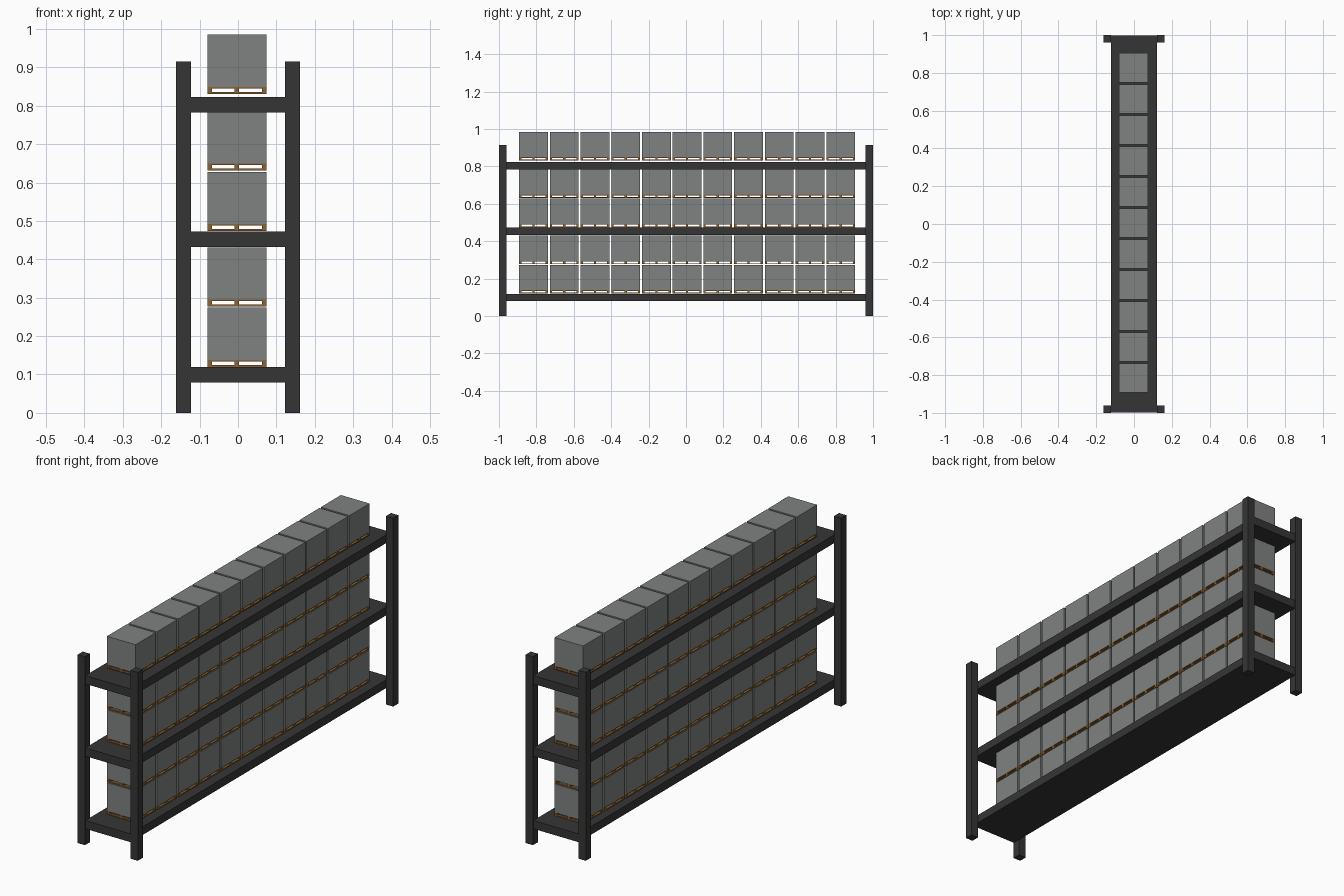
import bpy, bmesh
from mathutils import Matrix, Vector

if "Cube" in bpy.data.objects:
    bpy.data.objects.remove(bpy.data.objects["Cube"])

def material(name, rgb):
    m = bpy.data.materials.new(name)
    m.diffuse_color = (*rgb, 1)
    m.use_nodes = True
    m.node_tree.nodes["Principled BSDF"].inputs["Base Color"].default_value = m.diffuse_color
    return m

STEEL = material("dark steel", (0.036, 0.036, 0.036))
GREY = material("carton grey", (0.215, 0.225, 0.22))
WOOD = material("pallet wood", (0.25, 0.125, 0.035))

def make_mesh(name, boxes, mat):
    """Mesh made of boxes, each given as (min corner, max corner)."""
    bm = bmesh.new()
    for lo, hi in boxes:
        lo, hi = Vector(lo), Vector(hi)
        bmesh.ops.create_cube(bm, size=1, matrix=Matrix.Translation((lo + hi) / 2)
                              @ Matrix.Diagonal((*(hi - lo), 1)))
    me = bpy.data.meshes.new(name)
    bm.to_mesh(me)
    bm.free()
    me.materials.append(mat)
    return me

def place(name, mesh, loc=(0, 0, 0)):
    ob = bpy.data.objects.new(name, mesh)
    ob.location = loc
    bpy.context.collection.objects.link(ob)

# Corner posts
post = make_mesh("post", [((-0.0195, -0.0195, 0), (0.0195, 0.0195, 0.915))], STEEL)
for sx in (-1, 1):
    for sy in (-1, 1):
        place("corner_post", post, (sx * 0.142, sy * 0.9805, 0))

# Shelves
shelf = make_mesh("shelf", [((-0.122, -0.998, -0.04), (0.122, 0.998, 0))], STEEL)
for z in (0.119, 0.472, 0.823):
    place("shelf", shelf, (0, 0, z))

# Pallet: bottom frame, nine blocks, top deck
W = 0.077
P = (-W + 0.006, 0, W - 0.006)
parts = []
for c in P:
    parts.append(((c - 0.006, -W, 0), (c + 0.006, W, 0.005)))          # runners
    for d in P:
        parts.append(((c - 0.006, d - 0.006, 0.005), (c + 0.006, d + 0.006, 0.0145)))
for d in P:                                                            # cross boards
    for a, b in ((0, 1), (1, 2)):
        parts.append(((P[a] + 0.006, d - 0.006, 0), (P[b] - 0.006, d + 0.006, 0.005)))
parts.append(((-W, -W, 0.0145), (W, W, 0.018)))
pallet = make_mesh("pallet", parts, WOOD)

# Load standing on each pallet
load = make_mesh("load", [((-W, -W, 0.018), (W, W, 0.154))], GREY)

# Rows of eleven, two layers on the lower shelves and one on top
for z in (0.120, 0.277, 0.474, 0.631, 0.831):
    for i in range(11):
        loc = (-0.003, 0.006 + (i - 5) * 0.1642, z)
        place("pallet", pallet, loc)
        place("pallet_load", load, loc)
